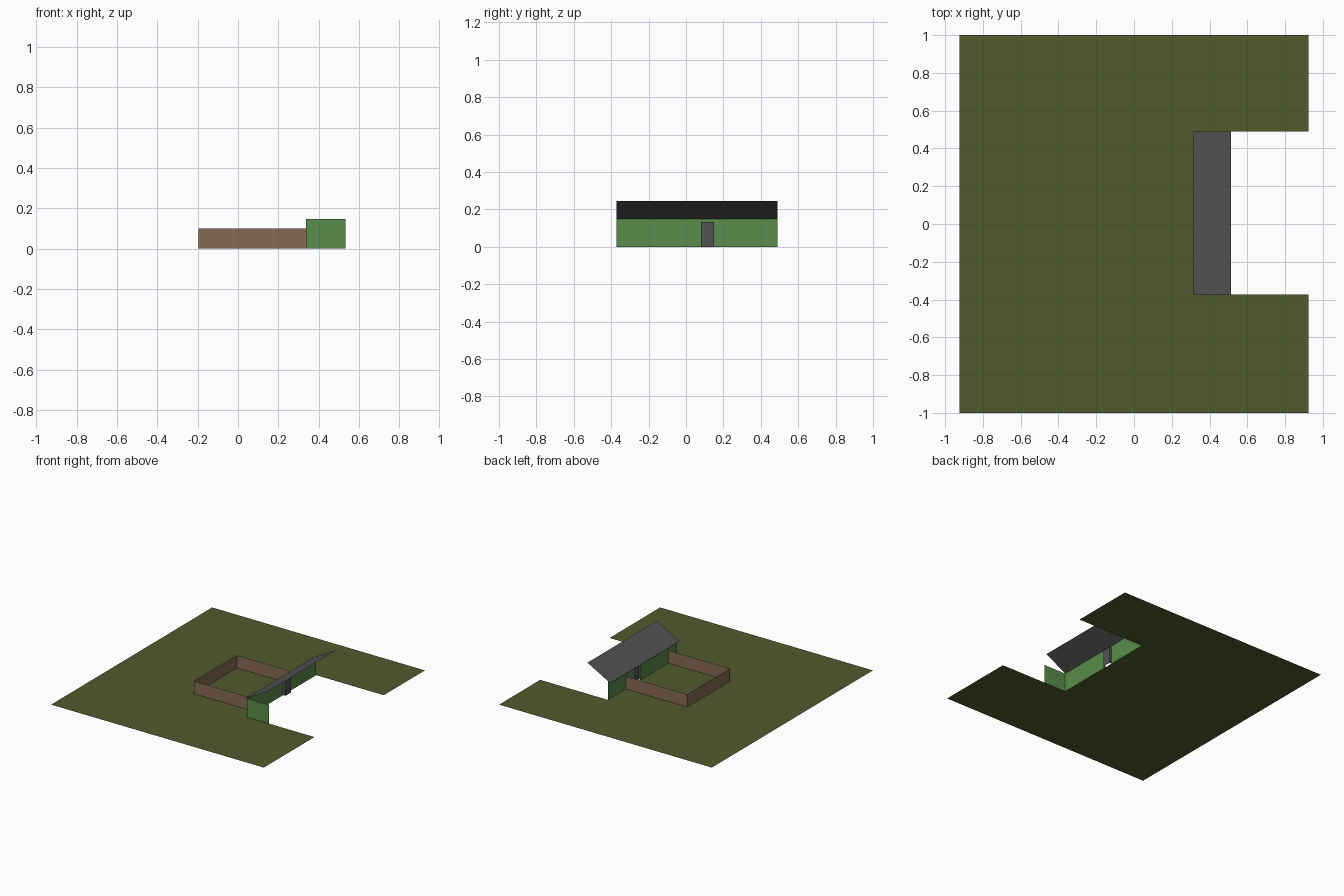
import bpy

if "Cube" in bpy.data.objects:
    bpy.data.objects.remove(bpy.data.objects["Cube"])


def material(name, rgb):
    m = bpy.data.materials.new(name)
    m.diffuse_color = (*rgb, 1)
    m.use_nodes = True
    m.node_tree.nodes["Principled BSDF"].inputs["Base Color"].default_value = m.diffuse_color
    return m


grass = material("grass_olive", (0.079, 0.102, 0.027))
green = material("wall_green", (0.100, 0.265, 0.068))
brown = material("fence_brown", (0.238, 0.146, 0.082))
grey = material("roof_grey", (0.084, 0.084, 0.086))


def sheet(name, verts, faces, mat):
    me = bpy.data.meshes.new(name)
    me.from_pydata(verts, [], faces)
    me.materials.append(mat)
    ob = bpy.data.objects.new(name, me)
    bpy.context.collection.objects.link(ob)
    return ob


def upright(name, path, height, mat):
    """Thin vertical sheet standing along a ground path."""
    n = len(path)
    verts = [(x, y, z) for z in (0, height) for x, y in path]
    faces = [(i, i + 1, n + i + 1, n + i) for i in range(n - 1)]
    return sheet(name, verts, faces, mat)


X, Y0, Y1 = 0.337, -0.372, 0.49     # long wall plane and its ends
WALL_H, DOOR_H = 0.148, 0.133
D0, D1 = 0.08, 0.15                 # doorway sides
DX = X + 0.02                       # depth of door recess

# Lawn with a notch where the building stands
lawn = [(-0.925, -1), (0.925, -1), (0.925, Y0), (X, Y0),
        (X, Y1), (0.925, Y1), (0.925, 1), (-0.925, 1)]
sheet("lawn", [(x, y, 0) for x, y in lawn], [tuple(range(8))], grass)

# Three-sided yard fence
upright("yard_fence", [(X, 0.265), (-0.196, 0.265), (-0.196, -0.265), (X, -0.265)],
        0.1, brown)

# Long wall with a doorway opening
outline = [(Y1, 0), (D1, 0), (D1, DOOR_H), (D0, DOOR_H), (D0, 0),
           (Y0, 0), (Y0, WALL_H), (Y1, WALL_H)]
sheet("long_wall", [(X, y, z) for y, z in outline], [tuple(range(8))], green)

# Short end wall
upright("end_wall", [(X, Y0), (0.532, Y0)], WALL_H, green)

# Recessed door: jambs and door leaf, then the head
upright("door", [(X, D1), (DX, D1), (DX, D0), (X, D0)], DOOR_H, grey)
sheet("door_head", [(X, D0, DOOR_H), (DX, D0, DOOR_H), (DX, D1, DOOR_H), (X, D1, DOOR_H)],
      [(3, 2, 1, 0)], grey)

# Single sloping roof sheet
sheet("roof", [(0.316, Y0, 0.137), (0.514, Y0, 0.245), (0.514, Y1, 0.245), (0.316, Y1, 0.137)],
      [(0, 1, 2, 3)], grey)
